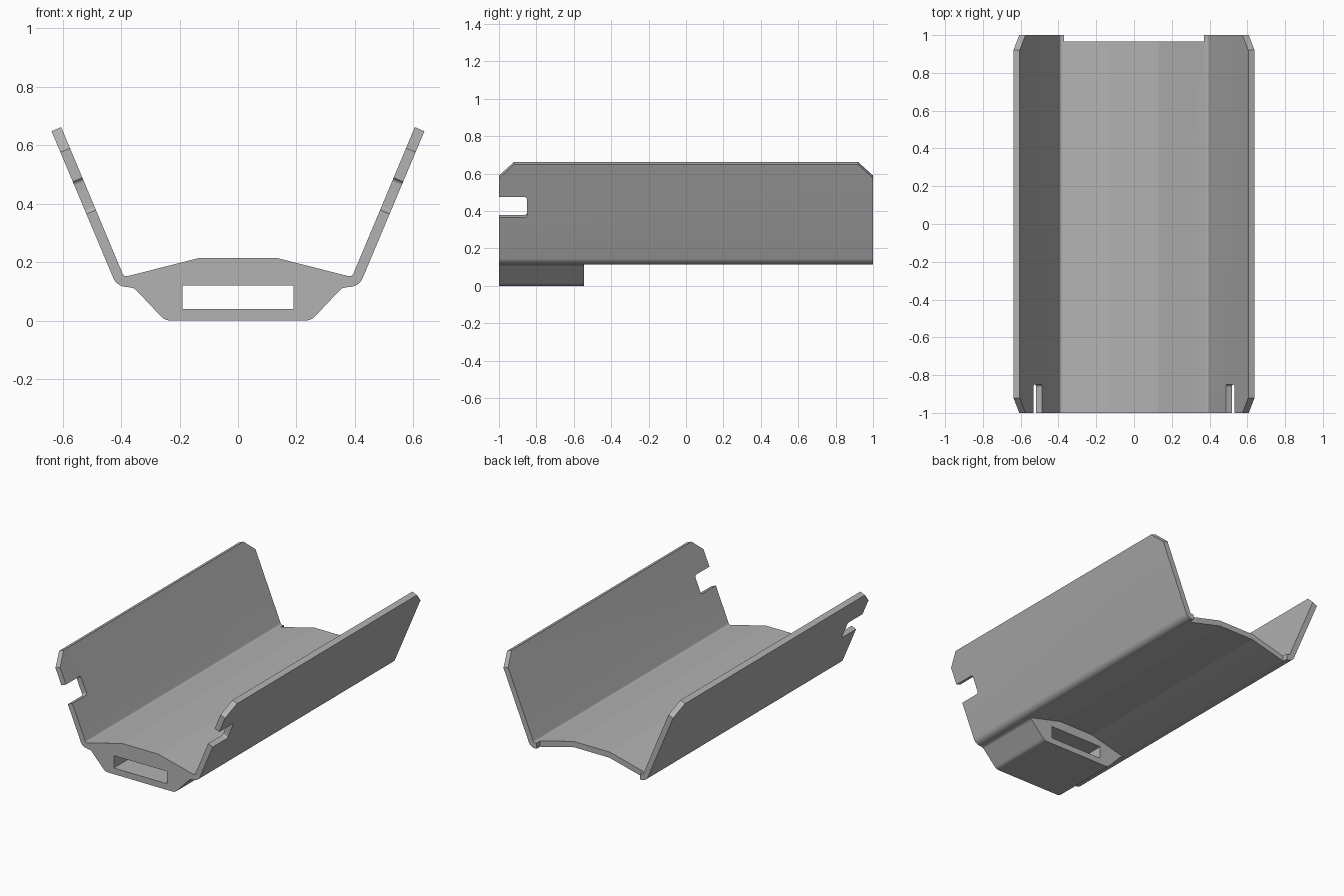
import bpy, bmesh, math
from mathutils import Vector

cube = bpy.data.objects.get("Cube")
if cube:
    bpy.data.objects.remove(cube)

steel = bpy.data.materials.new("plain grey")
steel.use_nodes = True
grey = (0.45, 0.45, 0.45, 1)
steel.diffuse_color = grey
steel.node_tree.nodes["Principled BSDF"].inputs["Base Color"].default_value = grey


def fillet(a, corner, b, radius, steps=10):
    """Rounded corner between the directions to a and b."""
    a, c, b = Vector(a), Vector(corner), Vector(b)
    da, db = (a - c).normalized(), (b - c).normalized()
    half = da.angle(db) / 2
    start, end = c + da * radius / math.tan(half), c + db * radius / math.tan(half)
    centre = c + (da + db).normalized() * radius / math.sin(half)
    v0, v1 = start - centre, end - centre
    sweep = v0.angle(v1)
    return [centre + (v0 * math.sin(sweep * (1 - i / steps)) + v1 * math.sin(sweep * i / steps))
            / math.sin(sweep) for i in range(steps + 1)]


def prism(name, points, origin, u, v, along):
    """Extrude a flat outline placed on the axes u and v."""
    bm = bmesh.new()
    origin, u, v = Vector(origin), Vector(u), Vector(v)
    face = bm.faces.new([bm.verts.new(origin + u * p[0] + v * p[1]) for p in points])
    grown = bmesh.ops.extrude_face_region(bm, geom=[face])["geom"]
    bmesh.ops.translate(bm, vec=Vector(along),
                        verts=[g for g in grown if isinstance(g, bmesh.types.BMVert)])
    bmesh.ops.recalc_face_normals(bm, faces=bm.faces)
    mesh = bpy.data.meshes.new(name)
    bm.to_mesh(mesh)
    bm.free()
    mesh.materials.append(steel)
    obj = bpy.data.objects.new(name, mesh)
    bpy.context.collection.objects.link(obj)
    return obj


def mirrored(points):
    return points + [(-p[0], p[1]) for p in reversed(points)]


def combine(target, tool, operation):
    mod = target.modifiers.new(operation, "BOOLEAN")
    mod.operation, mod.solver, mod.object = operation, "EXACT", tool
    bpy.context.view_layer.objects.active = target
    bpy.ops.object.modifier_apply(modifier=mod.name)
    bpy.data.objects.remove(tool)


X, Y, Z = (1, 0, 0), (0, 1, 0), (0, 0, 1)

# Bent sheet: raised floor with two splayed walls
top_out, top_in = (0.638, 0.648), (0.605, 0.662)
under, over = (0.126, 0.178), (0.13, 0.215)
outer = [under] + fillet(under, (0.41, 0.106), top_out, 0.05) + [top_out]
inner = [top_in] + fillet(top_in, (0.39, 0.149), over, 0.015) + [over]
half = outer + inner
# Underside and top run across the middle, so the outline goes out along one and back along the other
outline = half + [(-p[0], p[1]) for p in reversed(half)]
tray = prism("bent_tray", outline, (0, -1, 0), X, Z, (0, 2, 0))

# Solid block under the front end
a, b, c = (0.25, 0), (0.355, 0.111), (0.385, 0.116)
block_half = fillet((0, 0), a, b, 0.045, 6) + fillet(a, b, c, 0.03, 6) + [c, (0.37, 0.135), (0.12, 0.2)]
block = prism("front_block", mirrored(block_half), (0, -1, 0), X, Z, (0, 0.455, 0))
combine(tray, block, "UNION")

# Strap slot through the block and notch in the back of the floor
slot = prism("strap_slot_cutter", mirrored([(0.19, 0.04), (0.19, 0.12)]),
             (0, -1.1, 0), X, Z, (0, 0.8, 0))
combine(tray, slot, "DIFFERENCE")
notch = prism("back_notch_cutter", mirrored([(0.37, 0), (0.37, 0.4)]),
              (0, 0.965, 0), X, Z, (0, 0.2, 0))
combine(tray, notch, "DIFFERENCE")

# Wall cuts, square to each wall: open front slot and clipped top corners
p, q = (-0.85, 0.188), (-0.85, 0.307)
slot_shape = [(-1.1, p[1])] + fillet((-1.1, p[1]), p, q, 0.015) \
    + fillet(p, q, (-1.1, q[1]), 0.015) + [(-1.1, q[1])]
for side in (1, -1):
    down = Vector((-0.387 * side, 0, -0.922))
    normal = Vector((0.922 * side, 0, -0.387))
    base = Vector((top_out[0] * side, 0, top_out[1])) + normal * 0.04
    cuts = [slot_shape]
    for end in (1, -1):
        cuts.append([(0.92 * end, 0), (0.92 * end, -0.05), (1.05 * end, -0.05),
                     (1.05 * end, 0.078), (end, 0.078)])
    for shape in cuts:
        combine(tray, prism("wall_cutter", shape, base, Y, down, normal * -0.12), "DIFFERENCE")

# Smooth bends, crisp folds
bpy.ops.object.select_all(action="DESELECT")
tray.select_set(True)
bpy.context.view_layer.objects.active = tray
bpy.ops.object.shade_smooth_by_angle(angle=math.radians(13))
